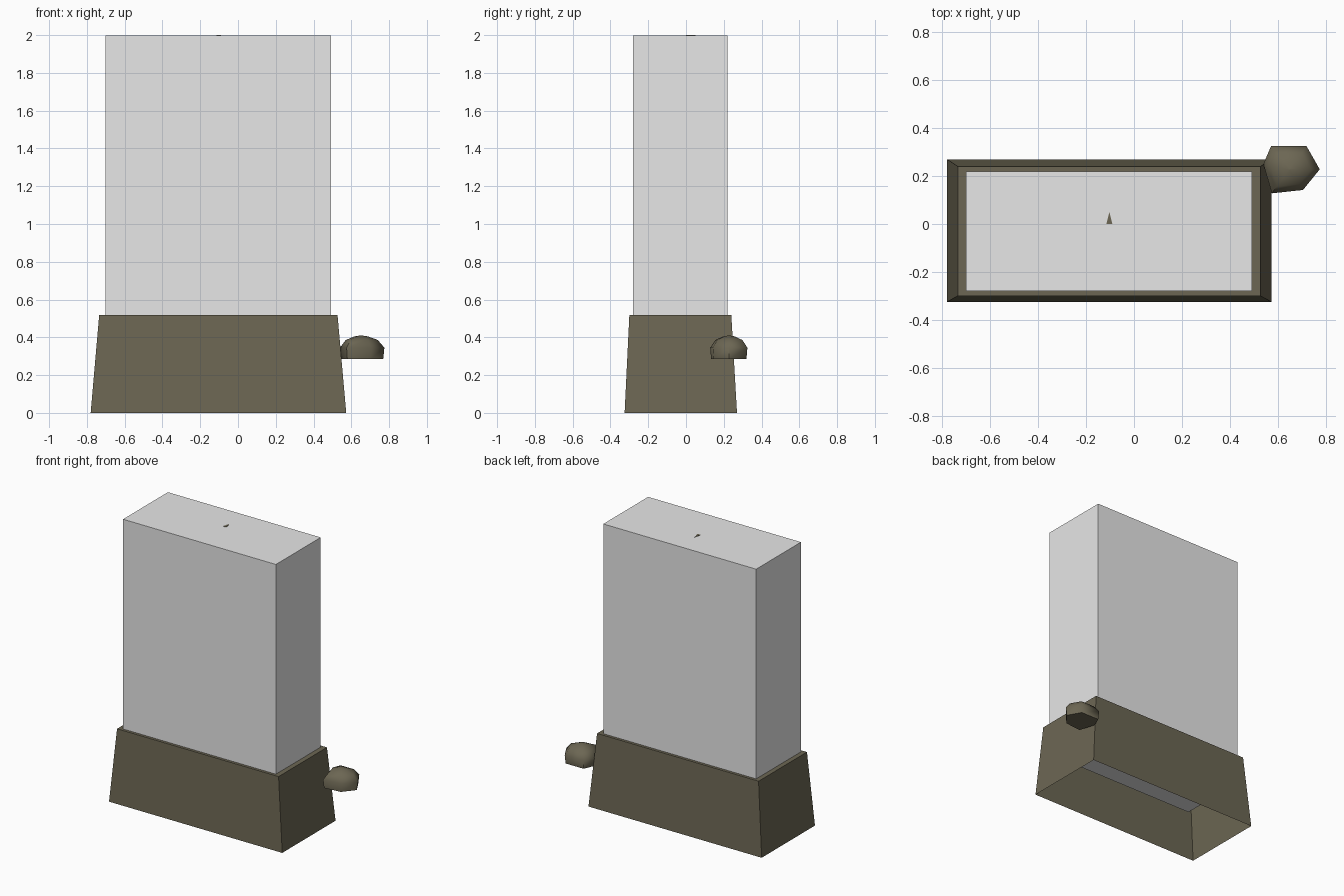
import bpy, bmesh
from math import radians

old = bpy.data.objects.get("Cube")
if old:
    bpy.data.objects.remove(old, do_unlink=True)


def material(name, rgb):
    m = bpy.data.materials.new(name)
    m.use_nodes = True
    colour = (*rgb, 1)
    m.diffuse_color = colour
    bsdf = next(n for n in m.node_tree.nodes if n.type == 'BSDF_PRINCIPLED')
    bsdf.inputs["Base Color"].default_value = colour
    return m


OLIVE = material("olive_stone", (0.15, 0.134, 0.087))
GREY = material("light_grey", (0.8, 0.8, 0.8))


def rectangle(x0, x1, y0, y1, z):
    return [(x0, y0, z), (x1, y0, z), (x1, y1, z), (x0, y1, z)]


def loft(name, rings, mat, cap_start=True, cap_end=True):
    """Skin a stack of matching rings, listed counter-clockwise from start to end."""
    bm = bmesh.new()
    loops = [[bm.verts.new(p) for p in ring] for ring in rings]
    for a, b in zip(loops, loops[1:]):
        for i in range(len(a)):
            j = (i + 1) % len(a)
            bm.faces.new((a[i], a[j], b[j], b[i]))
    if cap_start:
        bm.faces.new(loops[0][::-1])
    if cap_end:
        bm.faces.new(loops[-1])
    me = bpy.data.meshes.new(name)
    bm.to_mesh(me)
    bm.free()
    me.materials.append(mat)
    ob = bpy.data.objects.new(name, me)
    bpy.context.collection.objects.link(ob)
    return ob


# Hollow tapered base with a narrow top rim, open underneath
loft("base", [rectangle(-0.78, 0.573, -0.325, 0.27, 0),
              rectangle(-0.735, 0.527, -0.3, 0.24, 0.517),
              rectangle(-0.702, 0.492, -0.28, 0.22, 0.517)],
     OLIVE, cap_start=False, cap_end=False)

# Tall slab standing in the base
slab = (-0.702, 0.492, -0.28, 0.22)
loft("slab", [rectangle(*slab, 0.32), rectangle(*slab, 1.998)], GREY)

# Tiny pointed chip on top of the slab
chip = [(-0.115, 0), (-0.09, 0), (-0.103, 0.05)]
loft("top_chip", [[(x, y, z) for x, y in chip] for z in (1.995, 2.0)], OLIVE)

# Rounded rock at the back corner: a six-sided outline shrinking upward
outline = [(0.54, 0.25), (0.575, 0.128), (0.705, 0.142),
           (0.775, 0.228), (0.72, 0.325), (0.572, 0.325)]
cx, cy = 0.65, 0.228
levels = [(0.285, 0.95), (0.345, 1), (0.386, 0.72), (0.405, 0.3), (0.41, 0.03)]
rock = loft("rock", [[(cx + (x - cx) * s, cy + (y - cy) * s, z) for x, y in outline]
                     for z, s in levels], OLIVE)
bpy.ops.object.select_all(action='DESELECT')
rock.select_set(True)
bpy.context.view_layer.objects.active = rock
bpy.ops.object.shade_smooth_by_angle(angle=radians(65))
